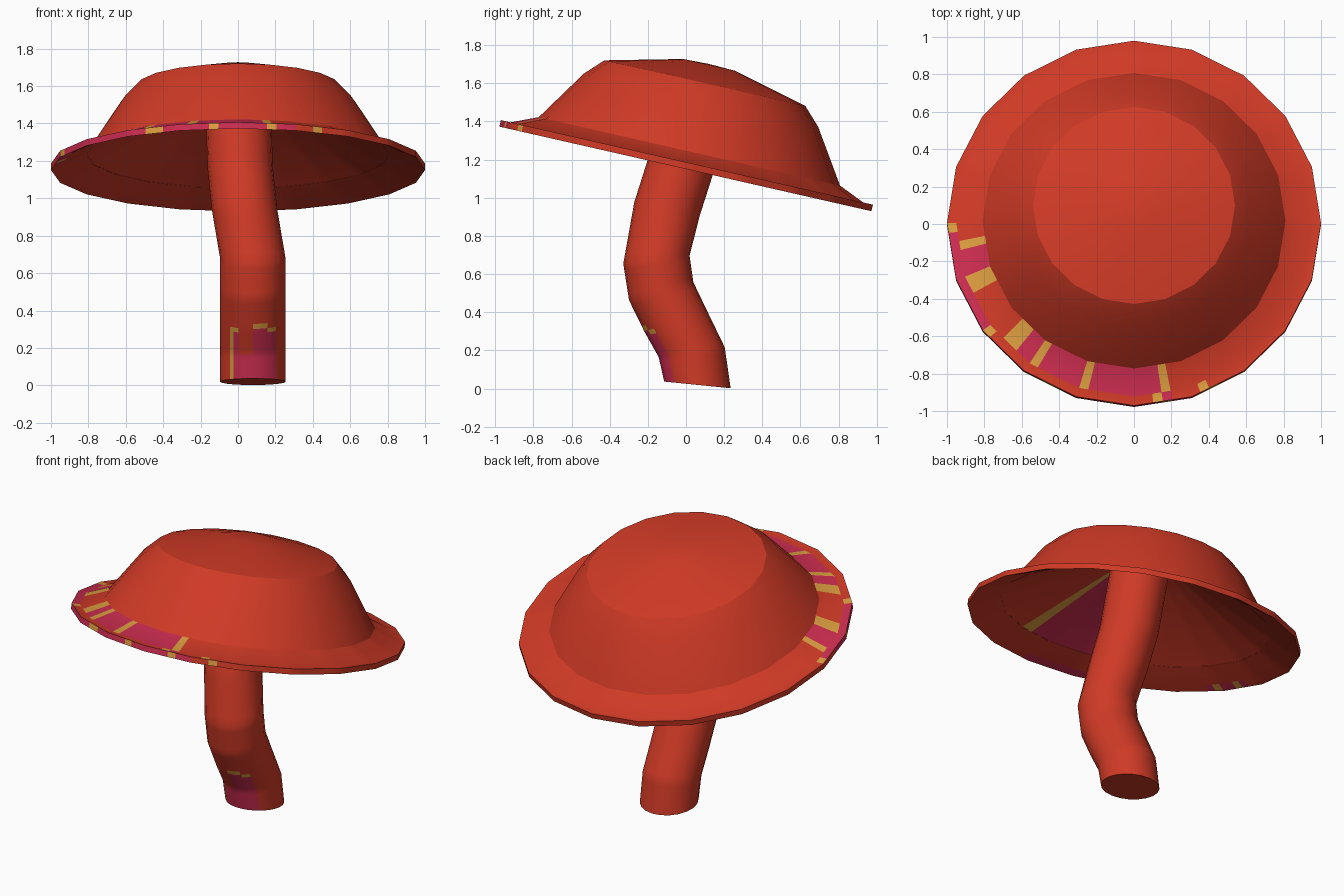
import bpy, bmesh, math
from mathutils import Vector, Matrix

if "Cube" in bpy.data.objects:
    bpy.data.objects.remove(bpy.data.objects["Cube"])

def material(name, color):
    m = bpy.data.materials.new(name)
    m.diffuse_color = (*color, 1)
    m.use_nodes = True
    m.node_tree.nodes["Principled BSDF"].inputs["Base Color"].default_value = m.diffuse_color
    return m

MATS = [material("red", (0.63, 0.042, 0.019)),
        material("pink", (0.61, 0.026, 0.08)),
        material("gold", (0.72, 0.34, 0.05))]
RED, PINK, GOLD = 0, 1, 2
SIDES = 20

def polygon(radius, split):
    """Points of a regular 20-gon, each side cut into equal pieces."""
    corner = [Vector((math.cos(2 * math.pi * i / SIDES),
                      math.sin(2 * math.pi * i / SIDES), 0)) * radius
              for i in range(SIDES + 1)]
    return [corner[i].lerp(corner[i + 1], k / split)
            for i in range(SIDES) for k in range(split)]

def loft(name, rings, rule=None, closed=False, cap=False, matrix=None):
    """Skin a list of rings; rule(band, centre) picks each face's colour."""
    bm = bmesh.new()
    rows = [[bm.verts.new(p) for p in ring] for ring in rings]
    n = len(rows[0])
    for b in range(len(rows) if closed else len(rows) - 1):
        lo, hi = rows[b], rows[(b + 1) % len(rows)]
        for i in range(n):
            j = (i + 1) % n
            f = bm.faces.new((lo[i], lo[j], hi[j], hi[i]))
            if rule:
                f.material_index = rule(b, f.calc_center_median())
    if cap:
        bm.faces.new(rows[0][::-1])
        bm.faces.new(rows[-1])
    bmesh.ops.remove_doubles(bm, verts=bm.verts, dist=1e-5)
    me = bpy.data.meshes.new(name)
    bm.to_mesh(me)
    bm.free()
    for m in MATS:
        me.materials.append(m)
    ob = bpy.data.objects.new(name, me)
    bpy.context.collection.objects.link(ob)
    if matrix:
        ob.matrix_world = matrix
    bpy.ops.object.select_all(action='DESELECT')
    ob.select_set(True)
    bpy.context.view_layer.objects.active = ob
    bpy.ops.object.shade_smooth_by_angle(angle=math.radians(28))
    return ob

def lathe(profile, split):
    return [[p + Vector((0, 0, z)) for p in polygon(r, split)] for r, z in profile]

def by_angle(ranges, centre):
    a = math.degrees(math.atan2(centre.y, centre.x)) % 360
    color = RED
    for start, end, c in ranges:
        if start <= a < end:
            color = c
    return color

# Tilted frame shared by all cap parts
TILT = Matrix.Translation((0, 0, 1.165)) @ Matrix.Rotation(math.radians(-12.8), 4, 'X')

# Dome
loft("cap_dome", lathe([(0.81, 0.08), (0.63, 0.355), (0.54, 0.447),
                        (0.14, 0.545), (0, 0.55)], 1), matrix=TILT)

# Brim: underside ring, lip bottom, lip side, lip top, upper ring
BRIM_PAINT = {
    1: [(185, 205, PINK), (188, 191, GOLD), (197, 200, GOLD),
        (240, 273, PINK), (240, 243, GOLD)],
    2: [(189, 288, PINK), (198, 201, GOLD), (240, 246, GOLD),
        (261, 264, GOLD), (279, 282, GOLD), (294, 297, GOLD)],
    3: [(180, 183, GOLD), (183, 217, PINK), (217, 219, GOLD),
        (276, 283, PINK), (276, 279, GOLD), (291, 294, GOLD)],
    4: [(186, 203, GOLD), (190, 199, PINK), (222, 279, PINK), (222, 227, GOLD),
        (234, 238, GOLD), (252, 255, GOLD), (279, 282, GOLD)],
}
loft("cap_brim", lathe([(0.81, 0.07), (0.945, 0.008), (1, -0.014),
                        (1, 0.021), (0.95, 0.02), (0.81, 0.08)], 6),
     rule=lambda b, c: by_angle(BRIM_PAINT.get(b, []), c), closed=True, matrix=TILT)

# Hollow underside cone
GILL_PAINT = [(234, 285, PINK), (231, 237, GOLD), (282, 288, GOLD)]
loft("cap_underside", lathe([(0.05, 0.45), (0.14, 0.43), (0.81, 0.071)], 6),
     rule=lambda b, c: by_angle(GILL_PAINT, c), matrix=TILT)

# Bent stem: x, y, z of each ring and its slope along y
PATH = [(0.08, 0.06, 0.019, -0.10), (0.08, 0.03, 0.19, 0.15),
        (0.08, -0.05, 0.345, 0.26), (0.08, -0.13, 0.51, 0.28),
        (0.08, -0.155, 0.675, 0.12), (0.035, -0.1, 0.94, -0.22),
        (0.012, -0.03, 1.16, -0.24), (0, 0.05, 1.52, -0.225)]

def stem_ring(x, y, z, slope):
    turn = Matrix.Rotation(math.atan(slope), 3, 'X')
    return [turn @ p + Vector((x, y, z)) for p in polygon(0.175, 2)]

key = [stem_ring(*p) for p in PATH]
stem_rings = [[a.lerp(b, k / 6) for a, b in zip(key[i], key[i + 1])]
              for i in range(len(key) - 1) for k in range(6)] + [key[-1]]

def stem_paint(band, c):
    # painted patch at the foot of the front, with a gold border
    if c.y > 0.05 or c.z > 0.32 or not -0.05 < c.x < 0.2:
        return RED
    if 0.0 < c.x < 0.075 and c.z > 0.17:
        return RED
    if c.z > 0.295 or c.x < -0.03:
        return GOLD
    return PINK

loft("stem", stem_rings, rule=stem_paint, cap=True)
